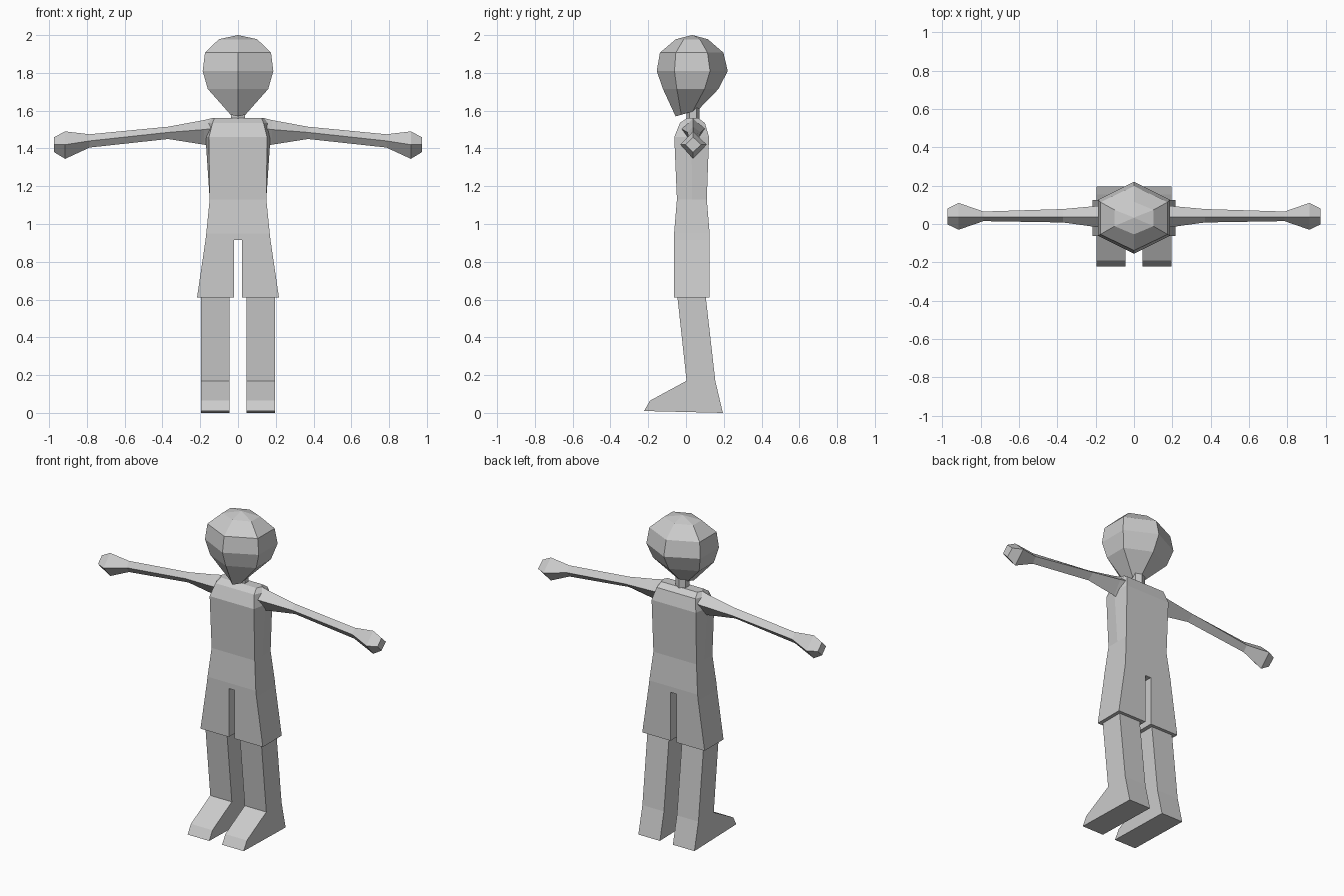
import bpy, bmesh, math

if "Cube" in bpy.data.objects:
    bpy.data.objects.remove(bpy.data.objects["Cube"])

grey = bpy.data.materials.new("plain grey")
grey.diffuse_color = (0.6, 0.6, 0.6, 1)
grey.use_nodes = True
grey.node_tree.nodes["Principled BSDF"].inputs["Base Color"].default_value = grey.diffuse_color


def loft(name, rings, start=True, end=True, mirror=False, extra=None):
    """Skin a list of equal-length point rings, optionally capped and mirrored."""
    bm = bmesh.new()
    loops = [[bm.verts.new(p) for p in ring] for ring in rings]
    for a, b in zip(loops, loops[1:]):
        for i in range(len(a)):
            j = (i + 1) % len(a)
            bm.faces.new((a[i], a[j], b[j], b[i]))
    if start:
        bm.faces.new(loops[0][::-1])
    if end:
        bm.faces.new(loops[-1])
    bmesh.ops.recalc_face_normals(bm, faces=bm.faces)
    if extra:
        bm.faces.new([bm.verts.new(p) for p in extra])
    mesh = bpy.data.meshes.new(name)
    bm.to_mesh(mesh)
    bm.free()
    mesh.materials.append(grey)
    obj = bpy.data.objects.new(name, mesh)
    bpy.context.collection.objects.link(obj)
    if mirror:
        obj.modifiers.new("mirror", 'MIRROR').use_clip = False
    return obj


def hexagon(z, rx, ry, cy=0.033, tilt=0.0):
    """Six-sided ring with a corner facing front; tilt raises the back."""
    pts = []
    for i in range(6):
        a = math.radians(60 * i - 90)
        y = ry * math.sin(a)
        pts.append((rx * math.cos(a), cy + y, z + tilt * y))
    return pts


# Head: six-sided faceted ball narrowing to a tilted chin, with a peaked crown
loft("head", [
    hexagon(1.587, 0.045, 0.06, 0.005, 0.29),
    hexagon(1.715, 0.185, 0.147, 0.025),
    hexagon(1.81, 0.216, 0.188),
    hexagon(1.907, 0.202, 0.168, 0.030),
    hexagon(1.978, 0.117, 0.085, 0.031),
    hexagon(2.0, 0.002, 0.002),
])

# Neck
loft("neck", [hexagon(1.53, 0.042, 0.035, 0.037), hexagon(1.64, 0.042, 0.035, 0.037)])


def torso_ring(z, x, xm, y0, y1):
    ym = (y0 + y1) / 2
    return [(-x, y0, z), (x, y0, z), (xm, ym, z), (x, y1, z), (-x, y1, z), (-xm, ym, z)]


# Torso: widens at the shoulder sides, plus a small panel closing the crotch
loft("torso", [
    torso_ring(0.915, 0.172, 0.172, -0.063, 0.125),
    torso_ring(0.95, 0.168, 0.168, -0.063, 0.125),
    torso_ring(1.13, 0.15, 0.15, -0.048, 0.11),
    torso_ring(1.46, 0.154, 0.172, -0.062, 0.122),
    torso_ring(1.535, 0.135, 0.165, -0.032, 0.1),
    torso_ring(1.56, 0.125, 0.14, 0.005, 0.065),
], start=False, extra=[(-0.02, -0.063, 0.915), (-0.02, 0.125, 0.915),
                       (0.02, 0.125, 0.915), (0.02, -0.063, 0.915)])


def box_ring(z, x0, x1, y0, y1):
    return [(x0, y0, z), (x1, y0, z), (x1, y1, z), (x0, y1, z)]


# Flared shorts legs
loft("shorts_leg", [
    box_ring(0.61, 0.02, 0.217, -0.063, 0.125),
    box_ring(0.915, 0.02, 0.172, -0.063, 0.125),
], end=False, mirror=True)

# Legs with wedge feet: one side profile given thickness
profile = [(-0.222, 0.01), (-0.19, 0.065), (0.003, 0.17), (-0.045, 0.61),
           (0.105, 0.61), (0.155, 0.17), (0.195, 0.0)]
loft("leg_and_foot", [[(x, y, z) for y, z in profile] for x in (0.045, 0.195)], mirror=True)


def diamond(x, top, mid, bottom, y0, y1):
    return [(x, 0.037, top), (x, y0, mid), (x, 0.037, bottom), (x, y1, mid)]


# Arms: diamond section tapering to the wrist, then a blunt hand
loft("arm_and_hand", [
    diamond(0.14, 1.56, 1.505, 1.41, -0.025, 0.1),
    diamond(0.18, 1.55, 1.50, 1.42, -0.018, 0.095),
    diamond(0.37, 1.515, 1.485, 1.45, 0.008, 0.078),
    diamond(0.785, 1.475, 1.44, 1.405, 0.015, 0.065),
    diamond(0.915, 1.49, 1.42, 1.345, -0.03, 0.11),
    diamond(0.973, 1.46, 1.42, 1.38, -0.002, 0.08),
], mirror=True)
